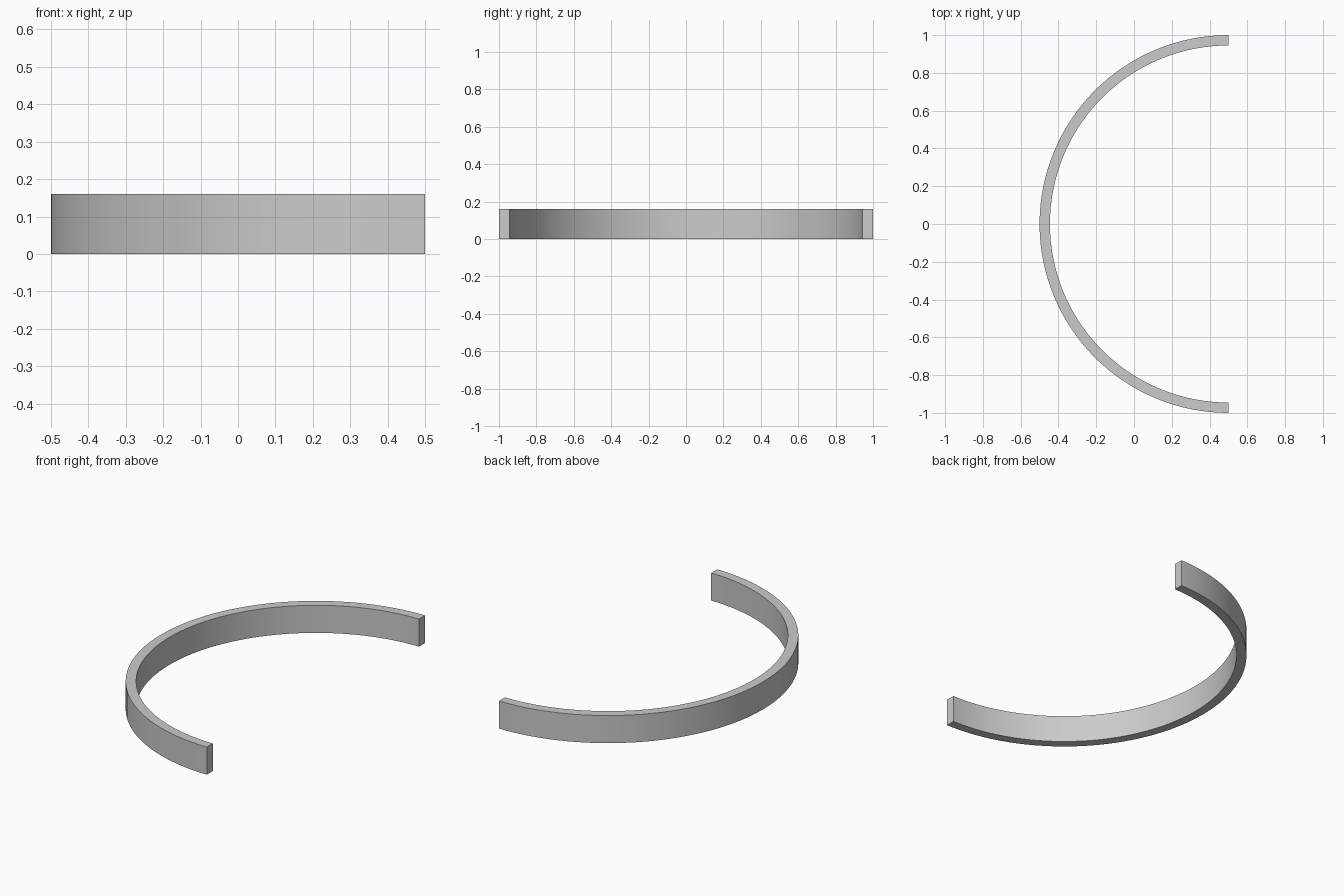
import bpy, bmesh
from math import pi, radians
from mathutils import Matrix, Vector

if "Cube" in bpy.data.objects:
    bpy.data.objects.remove(bpy.data.objects["Cube"])

OUTER, INNER, HEIGHT, SEGMENTS = 1.0, 0.945, 0.16, 64
CENTRE = Vector((0.5, 0, 0))

# Rectangular cross-section at the +y end, swept half a turn around the centre
bm = bmesh.new()
section = [bm.verts.new((0.5, r, z)) for r, z in
           ((INNER, 0), (OUTER, 0), (OUTER, HEIGHT), (INNER, HEIGHT))]
start_cap = bm.faces.new(section)
result = bmesh.ops.spin(bm, geom=[start_cap], cent=CENTRE, axis=(0, 0, 1),
                        angle=pi, steps=SEGMENTS, use_duplicate=False)

# Close the starting end if the sweep consumed its cap
if not any(all(abs(v.co.x - 0.5) < 1e-4 and v.co.y > 0 for v in f.verts) for f in bm.faces):
    bmesh.ops.holes_fill(bm, edges=[e for e in bm.edges if e.is_boundary], sides=4)
bmesh.ops.recalc_face_normals(bm, faces=bm.faces[:])

mesh = bpy.data.meshes.new("half_ring_band")
bm.to_mesh(mesh)
bm.free()
band = bpy.data.objects.new("half_ring_band", mesh)
bpy.context.collection.objects.link(band)

# Smooth curved walls, crisp rims and ends
bpy.context.view_layer.objects.active = band
band.select_set(True)
bpy.ops.object.shade_smooth_by_angle(angle=radians(30))
